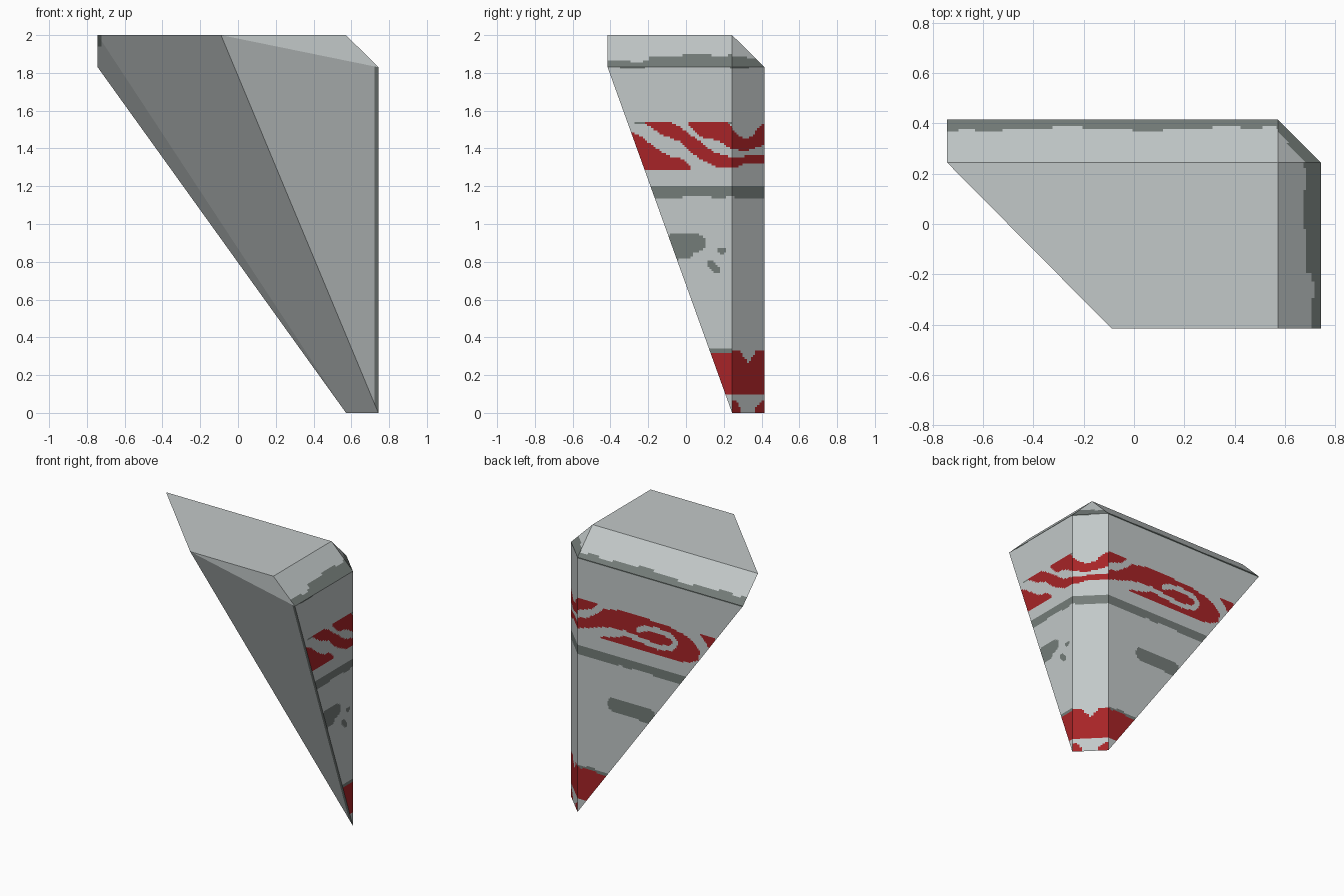
import bpy, bmesh, math
from mathutils import Vector
from mathutils.geometry import intersect_point_line

if "Cube" in bpy.data.objects:
    bpy.data.objects.remove(bpy.data.objects["Cube"])


def material(name, rgb):
    m = bpy.data.materials.new(name)
    m.diffuse_color = (*rgb, 1)
    m.use_nodes = True
    m.node_tree.nodes["Principled BSDF"].inputs["Base Color"].default_value = m.diffuse_color
    return m


BASE, DARK, RED = 0, 1, 2
mats = [material("pale stone", (0.54, 0.58, 0.58)),
        material("dark worn stone", (0.173, 0.20, 0.188)),
        material("red paint", (0.385, 0.0175, 0.02))]

# Broken corner block: a convex solid with chamfered outer edges
X, Y, CX, CY, ZB = 0.743, 0.415, 0.572, 0.244, 1.83
corners = [(-X, CY, 2), (-0.09, -Y, 2), (CX, -Y, 2), (X, -Y, ZB), (CX, CY, 2),
           (CX, Y, ZB), (X, CY, ZB), (-X, Y, ZB), (CX, Y, 0), (X, CY, 0)]
bm = bmesh.new()
for c in corners:
    bm.verts.new(c)
bmesh.ops.convex_hull(bm, input=bm.verts[:])
bmesh.ops.dissolve_limit(bm, angle_limit=0.01, verts=bm.verts[:], edges=bm.edges[:])
bmesh.ops.recalc_face_normals(bm, faces=bm.faces[:])


def cut(test, axis, value):
    """Slice the faces that pass the test and straddle the plane."""
    faces = []
    for f in bm.faces:
        if test(f.normal):
            vals = [v.co[axis] for v in f.verts]
            if min(vals) < value - 1e-4 and max(vals) > value + 1e-4:
                faces.append(f)
    if not faces:
        return
    geom = set(faces)
    for f in faces:
        geom.update(f.edges)
        geom.update(f.verts)
    no = Vector((0, 0, 0))
    no[axis] = 1
    bmesh.ops.bisect_plane(bm, geom=list(geom), dist=1e-5, plane_co=no * value, plane_no=no)


def steps(a, b, d):
    return [a + d * i for i in range(int(round((b - a) / d)) + 1)]


is_back = lambda n: n.y > 0.5 and n.x < 0.3
is_side = lambda n: n.x > 0.5
is_outer = lambda n: n.x > 0.5 or n.y > 0.5
is_front_break = lambda n: n.y < -0.85 and -0.5 < n.z < -0.1
is_left_break = lambda n: n.x < -0.3 and n.y < -0.3

# Fine cuts that give the painted pattern its outlines
D = 0.011
for x in steps(-X + D, CX - D, D):
    cut(is_back, 0, x)
for y in steps(-Y + D, Y - D, D):
    cut(is_side, 1, y)
for a, b in ((0.01, 0.36), (0.74, 0.96), (1.125, 1.21), (1.287, 1.55), (1.80, 1.91)):
    for z in steps(a, b, D):
        cut(is_outer, 2, z)
# Worn strips on the broken faces
cut(is_front_break, 0, 0.722)
cut(is_left_break, 0, -0.722)
cut(is_left_break, 2, 1.94)


def inside(poly, u, v):
    hit = False
    for (x1, y1), (x2, y2) in zip(poly, poly[1:] + poly[:1]):
        if (y1 > v) != (y2 > v) and u < (x2 - x1) * (v - y1) / (y2 - y1) + x1:
            hit = not hit
    return hit


def near(path, u, v, r):
    p = Vector((u, v, 0))
    for a, b in zip(path, path[1:]):
        a, b = Vector((*a, 0)), Vector((*b, 0))
        q, t = intersect_point_line(p, a, b)
        q = a.lerp(b, min(1, max(0, t)))
        if (p - q).length < r:
            return True
    return False


# Waves on the right face and chamfer, in (y, z)
side_waves = [
    [(-0.31, 1.49), (-0.28, 1.485), (-0.22, 1.45), (-0.15, 1.395), (-0.09, 1.36),
     (-0.02, 1.345), (0.03, 1.30), (0.03, 1.29), (-0.25, 1.29)],
    [(-0.22, 1.535), (-0.07, 1.535), (0.0, 1.49), (0.07, 1.44), (0.14, 1.385), (0.20, 1.36),
     (0.28, 1.355), (0.33, 1.36), (0.42, 1.37), (0.42, 1.32), (0.33, 1.325), (0.25, 1.295),
     (0.17, 1.30), (0.10, 1.33), (0.03, 1.375), (-0.03, 1.435), (-0.12, 1.47)],
    [(0.01, 1.535), (0.22, 1.535), (0.25, 1.50), (0.28, 1.47), (0.32, 1.45), (0.36, 1.475),
     (0.39, 1.52), (0.42, 1.53), (0.42, 1.42), (0.36, 1.40), (0.31, 1.385), (0.24, 1.40),
     (0.17, 1.44), (0.08, 1.46), (0.03, 1.51)],
]
# Swirl on the back face, in (x, z)
swirl = [(0.58, 1.40), (0.50, 1.41), (0.44, 1.45), (0.36, 1.515), (0.26, 1.535), (0.0, 1.535),
         (-0.16, 1.525), (-0.28, 1.50), (-0.36, 1.46), (-0.40, 1.41), (-0.39, 1.35),
         (-0.32, 1.31), (-0.20, 1.295), (0.39, 1.295), (0.38, 1.312), (0.25, 1.34),
         (0.20, 1.37), (0.25, 1.395), (0.36, 1.39), (0.45, 1.355), (0.58, 1.32)]
groove = [(0.30, 1.365), (0.20, 1.385), (0.07, 1.37), (-0.07, 1.355), (-0.17, 1.375),
          (-0.21, 1.42), (-0.17, 1.46), (-0.05, 1.475), (0.05, 1.46), (0.09, 1.435)]
back_bits = [[(0.58, 1.535), (0.41, 1.535), (0.46, 1.49), (0.52, 1.47), (0.58, 1.445)],
             [(-0.40, 1.535), (-0.60, 1.535), (-0.47, 1.44), (-0.45, 1.49)]]


def paint(c, n):
    x, y, z = c
    back = is_back(n)
    s = x if back else y
    wob = 0.008 * math.sin(9 * s + 1) + 0.004 * math.sin(31 * s)
    if n.z > 0.3:                                   # worn lower rim of the top bevels
        rim = 0.036 if back else (0.04 if y < -0.2 else 0.06)
        return DARK if z < ZB + rim + wob else BASE
    if z > 1.80:
        worn = -0.35 < y < -0.22 or 0.23 < y < 0.33
        return DARK if z > 1.818 and (worn or back) else BASE
    if 1.14 + wob * 0.5 < z < 1.205:                # dark ring
        return DARK
    chamfer = not back and n.y > 0.3
    if z < 0.36:                                    # red foot with notched top
        if z < 0.098:
            blob = chamfer and abs(y - 0.33) > 0.036 + 0.7 * max(0, z - 0.02) and z < 0.065
            return RED if blob else BASE
        top = 0.322
        if chamfer:
            top = min(0.325, 0.262 + 1.5 * abs(y - 0.33))
        elif back:
            top = 0.33 + wob
        if z < top:
            return RED
        return DARK if z < top + 0.02 and not chamfer else BASE
    if 1.28 < z < 1.56:                             # red wave and swirl band
        if back:
            if any(inside(p, x, z) for p in back_bits):
                return RED
            return RED if inside(swirl, x, z) and not near(groove, x, z, 0.019) else BASE
        if any(inside(p, y, z) for p in side_waves):
            return RED
        edge = 1.533 < z < 1.545 and (-0.27 < y < -0.2 or 0.02 < y < 0.08 or 0.12 < y < 0.24)
        return DARK if edge else BASE
    # weathered patches
    if back:
        return DARK if near([(0.28, 0.845), (0.0, 0.84)], x, z, 0.052) else BASE
    if (near([(-0.07, 0.90), (0.06, 0.90)], y, z, 0.045)
            or near([(-0.06, 0.85), (0.0, 0.855)], y, z, 0.04)
            or near([(0.13, 0.785), (0.165, 0.75)], y, z, 0.02)
            or near([(0.185, 0.858), (0.20, 0.862)], y, z, 0.016)):
        return DARK
    return BASE


for f in bm.faces:
    c, n = f.calc_center_median(), f.normal
    if is_outer(n):
        f.material_index = paint(c, n)
    elif is_front_break(n) and c.x > 0.722:
        f.material_index = DARK
    elif is_left_break(n) and c.x < -0.722 and c.z > 1.94:
        f.material_index = DARK

mesh = bpy.data.meshes.new("broken_corner_stone")
bm.to_mesh(mesh)
bm.free()
for m in mats:
    mesh.materials.append(m)
stone = bpy.data.objects.new("broken_corner_stone", mesh)
bpy.context.collection.objects.link(stone)
